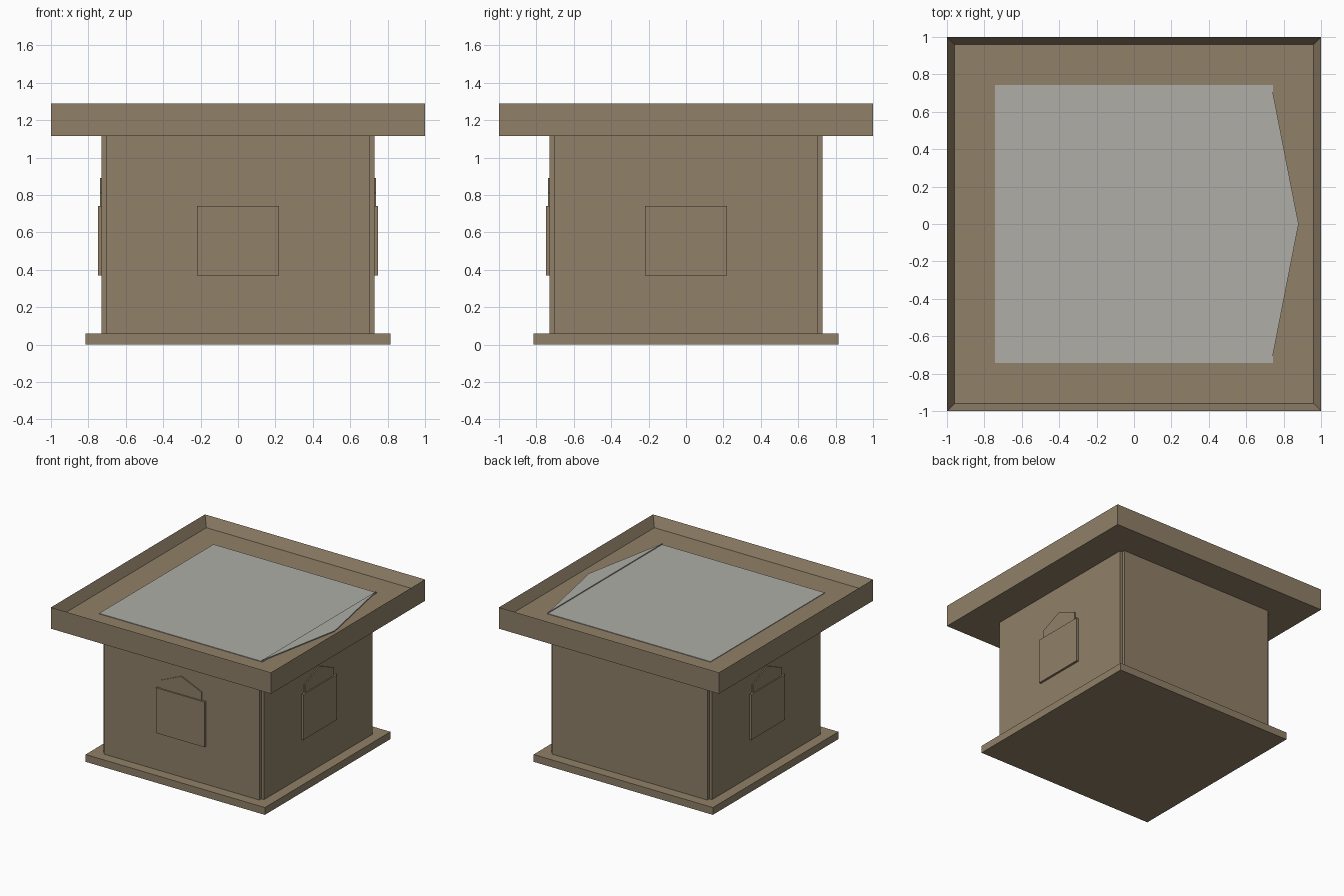
import bpy, bmesh, math
from mathutils import Matrix

cube = bpy.data.objects.get("Cube")
if cube:
    bpy.data.objects.remove(cube, do_unlink=True)


def material(name, colour):
    m = bpy.data.materials.new(name)
    m.use_nodes = True
    m.diffuse_color = colour
    bsdf = m.node_tree.nodes["Principled BSDF"]
    bsdf.inputs["Base Color"].default_value = colour
    bsdf.inputs["Roughness"].default_value = 0.9
    return m


STONE = material("tan stone", (0.279, 0.216, 0.138, 1))
GREY = material("pale grey", (0.425, 0.42, 0.39, 1))


def finish(name, bm, mat):
    bmesh.ops.recalc_face_normals(bm, faces=bm.faces)
    mesh = bpy.data.meshes.new(name)
    bm.to_mesh(mesh)
    bm.free()
    mesh.materials.append(mat)
    obj = bpy.data.objects.new(name, mesh)
    bpy.context.collection.objects.link(obj)
    return obj


def prism(name, outline, low, high, mat, matrix=Matrix()):
    """Extrude a flat outline from height low to height high."""
    bm = bmesh.new()
    face = bm.faces.new([bm.verts.new((x, y, low)) for x, y in outline])
    grown = bmesh.ops.extrude_face_region(bm, geom=[face])["geom"]
    top = [v for v in grown if isinstance(v, bmesh.types.BMVert)]
    bmesh.ops.translate(bm, verts=top, vec=(0, 0, high - low))
    bm.transform(matrix)
    return finish(name, bm, mat)


def square(h):
    return [(-h, -h), (h, -h), (h, h), (-h, h)]


# Base slab
prism("base_slab", square(0.815), 0, 0.06, STONE)

# Body with a small square notch in each corner
w, n = 0.73, 0.705
body = [(-n, -w), (n, -w), (n, -n), (w, -n), (w, n), (n, n),
        (n, w), (-n, w), (-n, n), (-w, n), (-w, -n), (-n, -n)]
prism("body", body, 0.06, 1.115, STONE)

# Overhanging tray: inset the top face and sink it
bm = bmesh.new()
bmesh.ops.create_cube(bm, size=1)
bm.transform(Matrix.Translation((0, 0, 1.2025)) @ Matrix.Diagonal((2, 2, 0.175, 1)))
top = max(bm.faces, key=lambda f: f.calc_center_median().z)
bmesh.ops.inset_individual(bm, faces=[top], thickness=0.057)
bmesh.ops.translate(bm, verts=top.verts, vec=(0, 0, -0.083))
finish("tray_top", bm, STONE)

# Grey surface lying in the tray, with a pointed end
prism("grey_surface", square(0.742), 1.207, 1.212, GREY)
prism("grey_point", [(0.735, -0.742), (0.88, 0), (0.735, 0.742)], 1.212, 1.22, GREY)

# Wall plaques with gabled heads on the front and both sides
panel = [(-0.22, 0.37), (0.22, 0.37), (0.22, 0.742), (-0.22, 0.742)]
gable = [(-0.185, 0.742), (0.185, 0.742), (0.185, 0.81), (0, 0.89), (-0.185, 0.81)]
upright = Matrix.Rotation(math.pi / 2, 4, "X")
for side, turn in (("front", 0), ("left", 90), ("right", -90)):
    place = Matrix.Rotation(math.radians(turn), 4, "Z") @ upright
    prism(side + "_plaque", panel, 0.725, 0.748, STONE, place)
    prism(side + "_plaque_gable", gable, 0.725, 0.738, STONE, place)
